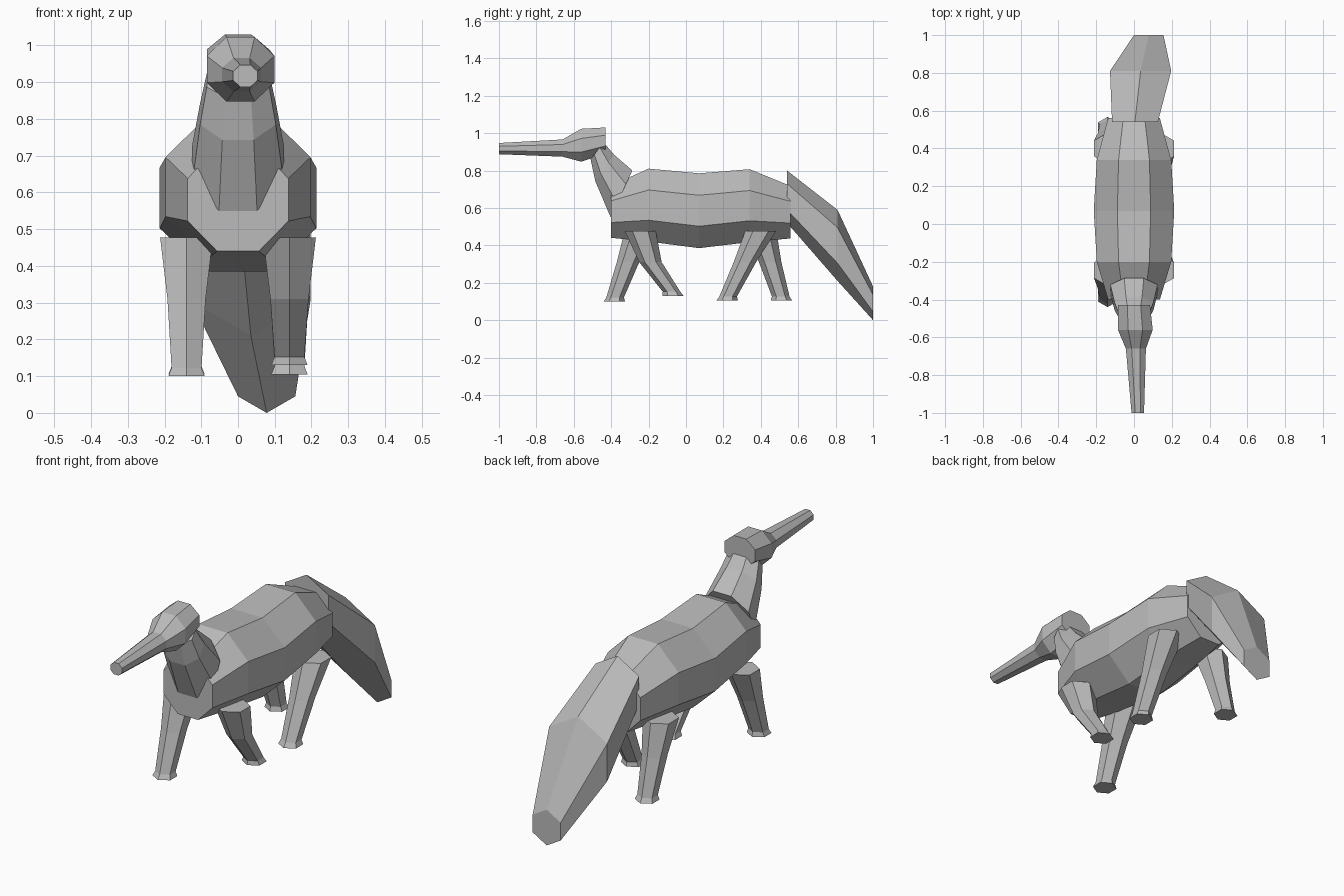
import bpy, bmesh, math
from mathutils import Vector

if "Cube" in bpy.data.objects:
    bpy.data.objects.remove(bpy.data.objects["Cube"], do_unlink=True)

GREY = (0.5, 0.5, 0.5, 1)
mat = bpy.data.materials.new("plain_grey")
mat.use_nodes = True
mat.diffuse_color = GREY
mat.node_tree.nodes["Principled BSDF"].inputs["Base Color"].default_value = GREY


def loft(name, rings, sides):
    """Capped tube; each ring is (centre, half extent u, half extent v)."""
    bm = bmesh.new()
    half = math.pi / sides
    # octagons reach their extents with flats, hexagons with points along v
    scale = 1 / math.cos(half) if sides == 8 else 1
    loops = []
    for centre, u, v in rings:
        loop = []
        for k in range(sides):
            a = half * (2 * k + 1)
            loop.append(bm.verts.new(Vector(centre) + scale * (
                math.cos(a) * Vector(u) + math.sin(a) * Vector(v))))
        loops.append(loop)
    for a, b in zip(loops, loops[1:]):
        for k in range(sides):
            n = (k + 1) % sides
            bm.faces.new((a[k], a[n], b[n], b[k]))
    bm.faces.new(loops[0])
    bm.faces.new(loops[-1])
    bmesh.ops.recalc_face_normals(bm, faces=bm.faces)
    mesh = bpy.data.meshes.new(name)
    bm.to_mesh(mesh)
    bm.free()
    mesh.materials.append(mat)
    obj = bpy.data.objects.new(name, mesh)
    bpy.context.collection.objects.link(obj)
    return obj


def upright(x, y, z, w, h):
    return (x, y, z), (w, 0, 0), (0, 0, h)


def tilted(y, z, w, dy, dz):
    return (0, y, z), (w, 0, 0), (0, dy, dz)


def flat(x, y, z, r):
    return (x, y, z), (r, 0, 0), (0, r, 0)


# Body
loft("body", [
    upright(0, -0.40, 0.58, 0.137, 0.14),
    upright(0, -0.20, 0.615, 0.197, 0.195),
    upright(0, 0.07, 0.585, 0.213, 0.20),
    upright(0, 0.34, 0.612, 0.197, 0.195),
    upright(0, 0.56, 0.577, 0.137, 0.14)], 8)

# Neck, leaning forward
loft("neck", [
    tilted(-0.345, 0.675, 0.125, 0.058, 0.125),
    tilted(-0.435, 0.814, 0.103, 0.05, 0.071),
    tilted(-0.475, 0.905, 0.085, 0.035, 0.045)], 8)

# Head and long snout, turned slightly to one side
loft("head", [
    upright(0.0, -0.43, 0.96, 0.085, 0.07),
    upright(0.007, -0.56, 0.935, 0.092, 0.088),
    upright(0.01, -0.66, 0.92, 0.053, 0.046),
    upright(0.02, -1.0, 0.917, 0.033, 0.03)], 8)

# Tail, swept down and sideways
loft("tail", [
    upright(0.005, 0.54, 0.66, 0.14, 0.14),
    upright(0.035, 0.81, 0.40, 0.187, 0.19),
    upright(0.078, 1.0, 0.09, 0.09, 0.09)], 6)

# Legs: name, side, then y of hip, knee and foot, and foot height
for name, side, hip, knee, foot, ground in (
        ("front_left_leg", 1, -0.245, -0.19, -0.07, 0.13),
        ("front_right_leg", -1, -0.245, -0.31, -0.383, 0.10),
        ("back_left_leg", 1, 0.40, 0.315, 0.22, 0.105),
        ("back_right_leg", -1, 0.40, 0.45, 0.51, 0.105)):
    x = 0.14 * side
    ankle = foot + (knee - foot) * 0.06
    loft(name, [
        flat(x, hip, 0.477, 0.083),
        flat(x, knee, 0.31, 0.06),
        flat(x, ankle, ground + 0.022, 0.047),
        flat(x, foot, ground, 0.057)], 6)
